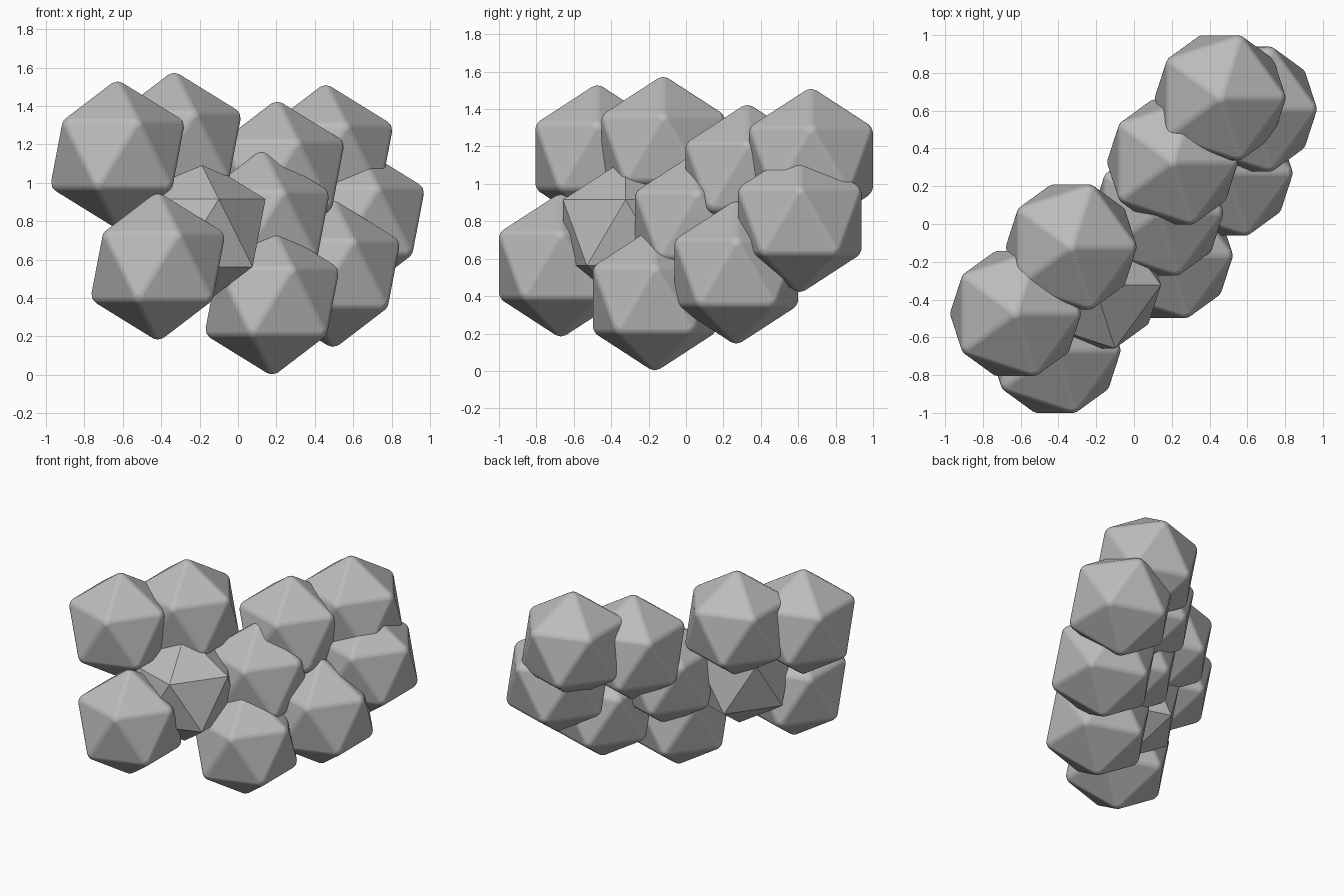
import bpy
import math

# Remove the default cube
cube = bpy.data.objects.get("Cube")
if cube:
    bpy.data.objects.remove(cube, do_unlink=True)

RADIUS = 0.394
BEVEL = 0.02

# Single stone colour
stone = bpy.data.materials.new("stone_grey")
stone.use_nodes = True
GREY = (0.5, 0.5, 0.5, 1.0)
stone.diffuse_color = GREY
stone.node_tree.nodes["Principled BSDF"].inputs["Base Color"].default_value = GREY


def add_lump(name, centre, rounded=True):
    """Twenty-sided lump standing on a corner, with softly rounded edges."""
    bpy.ops.mesh.primitive_ico_sphere_add(subdivisions=1, radius=RADIUS, location=centre)
    lump = bpy.context.object
    lump.name = name
    lump.data.materials.append(stone)
    if rounded:
        bevel = lump.modifiers.new("rounded_edges", 'BEVEL')
        bevel.width = BEVEL
        bevel.segments = 4
        bevel.limit_method = 'NONE'
        bevel.harden_normals = True
        bpy.ops.object.shade_smooth_by_angle(angle=math.radians(60))
        for poly in lump.data.polygons:
            poly.use_smooth = True
        for edge in lump.data.edges:
            edge.use_edge_sharp = False
    return lump


# Rounded lumps, left to right
lumps = {
    "upper_right_outer_lump": (-0.627, -0.474, 1.147),
    "upper_right_inner_lump": (-0.332, -0.122, 1.192),
    "lower_right_lump": (-0.417, -0.669, 0.564),
    "bottom_lump": (0.177, -0.167, 0.383),
    "middle_lump": (0.127, 0.058, 0.782),
    "upper_left_inner_lump": (0.204, 0.328, 1.042),
    "upper_left_outer_lump": (0.457, 0.668, 1.128),
    "lower_left_lump": (0.494, 0.269, 0.526),
    "far_left_lump": (0.622, 0.608, 0.802),
}
for name, centre in lumps.items():
    add_lump(name, centre)

# Crisp lump in the gap
add_lump("sharp_lump", (-0.209, -0.323, 0.739), rounded=False)
